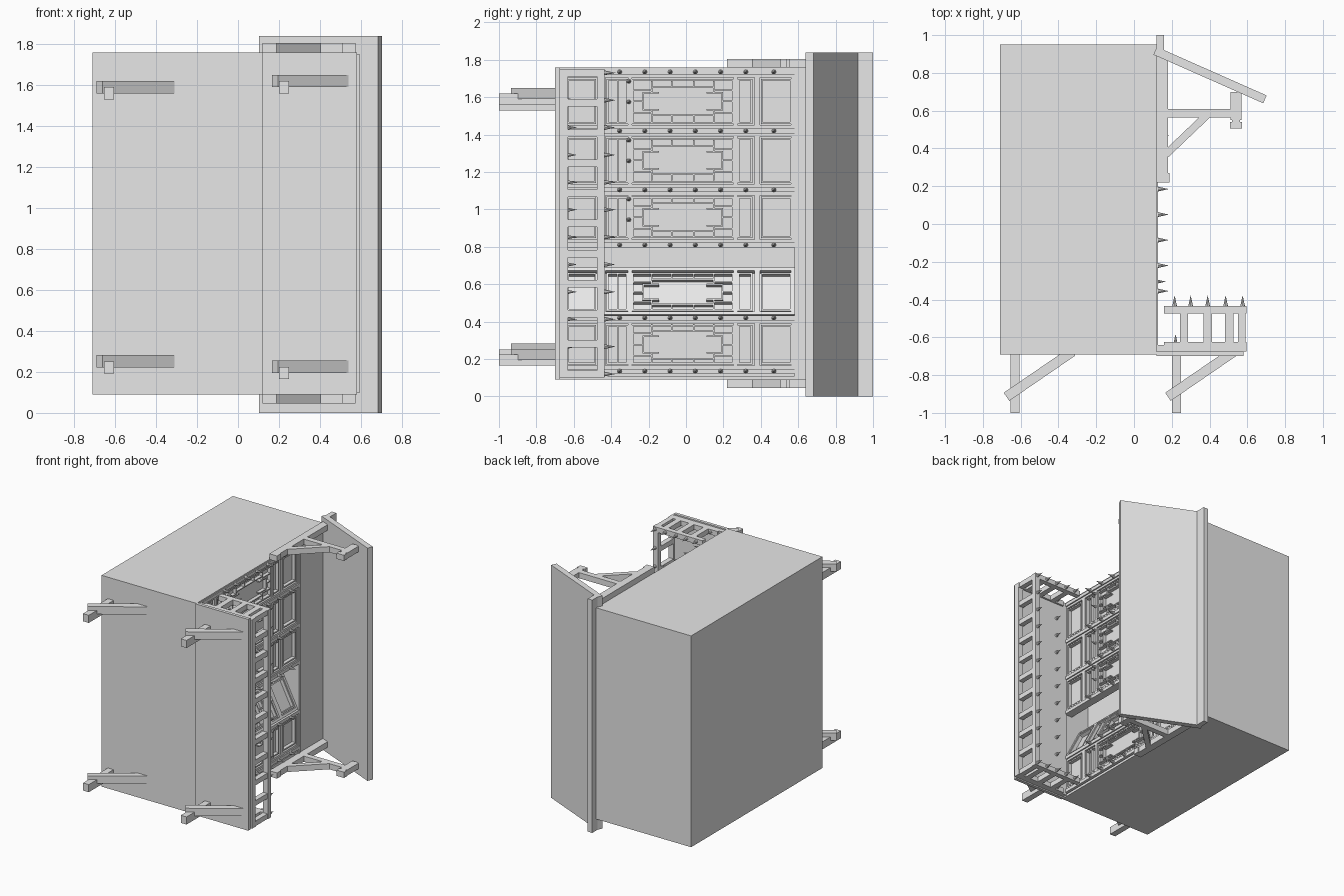
import bpy, bmesh, math
from mathutils import Matrix, Vector

cube = bpy.data.objects.get("Cube")
if cube:
    bpy.data.objects.remove(cube, do_unlink=True)

grey = bpy.data.materials.new("plain grey")
grey.use_nodes = True
grey.diffuse_color = (0.8, 0.8, 0.8, 1)
grey.node_tree.nodes["Principled BSDF"].inputs["Base Color"].default_value = (0.8, 0.8, 0.8, 1)


class Part:
    """Collects boxes, beams and spikes into one named object."""

    def __init__(self, name):
        self.name, self.bm = name, bmesh.new()

    def box(self, x, y, z):
        size = Matrix.Diagonal((x[1] - x[0], y[1] - y[0], z[1] - z[0], 1))
        mid = Matrix.Translation((sum(x) / 2, sum(y) / 2, sum(z) / 2))
        bmesh.ops.create_cube(self.bm, size=1, matrix=mid @ size)

    def beam(self, a, b, width, z):
        # Bar between two points of the xy plane, spanning z
        a, b = Vector(a), Vector(b)
        d = b - a
        m = Matrix.Translation(((a.x + b.x) / 2, (a.y + b.y) / 2, sum(z) / 2))
        m = m @ Matrix.Rotation(math.atan2(d.y, d.x), 4, 'Z')
        m = m @ Matrix.Diagonal((d.length, width, z[1] - z[0], 1))
        bmesh.ops.create_cube(self.bm, size=1, matrix=m)

    def frame(self, x, y, z, t):
        for edge in (y[0], y[1] - t):
            self.box(x, (edge, edge + t), z)
        for edge in (z[0], z[1] - t):
            self.box(x, (y[0] + t, y[1] - t), (edge, edge + t))

    def spike(self, base, axis, r=0.013, h=0.06):
        base, axis = Vector(base), Vector(axis)
        turn = axis.to_track_quat('Z', 'Y').to_matrix().to_4x4()
        m = Matrix.Translation(base + axis * h / 2) @ turn
        bmesh.ops.create_cone(self.bm, cap_ends=True, segments=8, radius1=r,
                              radius2=0, depth=h, matrix=m)

    def done(self):
        mesh = bpy.data.meshes.new(self.name)
        self.bm.to_mesh(mesh)
        self.bm.free()
        mesh.materials.append(grey)
        obj = bpy.data.objects.new(self.name, mesh)
        bpy.context.collection.objects.link(obj)
        return obj


LOW, HIGH, FACE = 0.09, 1.76, 0.12

# Hollow house body, open on the facade side
body = Part("house_body")
body.box((-0.71, -0.1), (-0.69, 0.95), (LOW, HIGH))
body.box((-0.1, FACE), (-0.69, -0.65), (LOW, HIGH))
body.box((-0.1, FACE), (0.58, 0.95), (LOW, HIGH))
for z in ((LOW, LOW + 0.02), (HIGH - 0.02, HIGH)):
    body.box((-0.1, FACE), (-0.65, 0.58), z)
body.done()

# Sloping roof and ridge
roof = Part("roof_slope")
roof.beam((0.112, 0.917), (0.693, 0.66), 0.045, (0, 1.84))
roof.done()
ridge = Part("roof_ridge")
ridge.box((0.12, 0.16), (0.9, 1.0), (0, 1.84))
ridge.done()

# Eave brackets at both gable ends
for side, z in (("left", (0.045, LOW)), ("right", (HIGH, 1.805))):
    br = Part("eave_bracket_" + side)
    br.box((0.12, 0.18), (0.27, 0.9), z)
    br.box((0.12, 0.187), (0.22, 0.27), z)
    br.box((0.18, 0.51), (0.565, 0.61), z)
    br.beam((0.17, 0.37), (0.39, 0.58), 0.04, z)
    br.box((0.51, 0.57), (0.55, 0.7), z)
    br.box((0.52, 0.56), (0.54, 0.55), z)
    br.box((0.507, 0.573), (0.505, 0.54), z)
    br.done()

# Braced stilts
for i, (x, z) in enumerate(((-0.63, 1.56), (-0.63, 0.222), (0.225, 1.59), (0.225, 0.195))):
    leg = Part("stilt_%d" % (i + 1))
    leg.box((x - 0.025, x + 0.025), (-1.0, -0.685), (z - 0.03, z + 0.03))
    leg.beam((x - 0.045, -0.915), (x + 0.305, -0.675), 0.052, (z, z + 0.06))
    leg.done()


# Folding door: wainscot, latticed sash and transom, then an optional fold about its low edge
def door(name, z0, width, fold=0.0):
    p = Part(name)
    c, z = z0 + width / 2, (z0, z0 + width)
    bars = (0.085, 0.112)
    p.box((0.07, 0.085), (-0.65, 0.58), z)
    p.frame((0.085, 0.118), (-0.65, 0.58), z, 0.018)
    for y in (-0.46, 0.365):
        p.box((0.085, 0.118), (y, y + 0.03), z)
    inner = (z0 + 0.025, z0 + width - 0.025)
    for y in ((-0.635, -0.48), (-0.425, -0.31), (-0.29, 0.255), (0.275, 0.355), (0.4, 0.565)):
        p.frame(bars, y, inner, 0.01)
    p.box((0.085, 0.118), (-0.31, -0.29), z)
    p.box((0.085, 0.118), (0.255, 0.275), z)
    p.box(bars, (-0.37, -0.36), inner)
    m, t = -0.0175, 0.008

    def lattice(y, h):
        p.box(bars, (m + min(y) - t / 2, m + max(y) + t / 2),
              (c + min(h) - t / 2, c + max(h) + t / 2))
    # Stepped medallion with spokes reaching the sash
    for s in (-1, 1):
        lattice((-0.165, 0.165), (s * 0.075, s * 0.075))
        lattice((s * 0.21, s * 0.21), (-0.045, 0.045))
        lattice((s * 0.27, s * 0.21), (0, 0))
        for q in (-1, 1):
            lattice((s * 0.165, s * 0.165), (q * 0.045, q * 0.075))
            lattice((s * 0.21, s * 0.13), (q * 0.045, q * 0.045))
            lattice((s * 0.06, s * 0.06), (q * 0.075, q * 0.105))
            lattice((s * 0.165, s * 0.165), (q * 0.075, q * 0.105))
            lattice((s * 0.27, s * 0.165), (q * 0.06, q * 0.06))
    if fold:
        hinge = Vector((0.11, 0, z0))
        bmesh.ops.rotate(p.bm, cent=hinge, verts=p.bm.verts[:],
                         matrix=Matrix.Rotation(-fold, 3, 'Y'))
    p.done()


posts = (0.135, 0.42, 0.81, 1.105, 1.42, 1.735)
for i in (0, 2, 3, 4):
    door("door_%d" % (i + 1), posts[i] + 0.012, posts[i + 1] - posts[i] - 0.024)
door("folded_door", posts[1] + 0.015, 0.28, math.radians(27))

# Facade posts and the spikes along them
frame = Part("facade_posts")
spikes = Part("facade_spikes")
for z in posts:
    frame.box((0.06, 0.128), (-0.65, 0.59), (z - 0.013, z + 0.013))
    for k in range(6):
        spikes.spike((0.125, -0.355 + k * 0.135, z), (1, 0, 0))
    spikes.spike((0.125, 0.47, z), (1, 0, 0))
for z in posts[2:]:
    for d in (-0.05, -0.16):
        if z + d > 0.85:
            spikes.spike((0.11, -0.305, z + d), (1, 0, 0))
frame.box((0.08, 0.126), (0.58, 0.6), (LOW, HIGH))
frame.done()
spikes.done()

# Balcony deck and railing on three sides
deck = Part("balcony_deck")
deck.box((0.12, 0.58), (-0.7, -0.675), (LOW, HIGH))
deck.box((0.12, 0.595), (-0.675, -0.64), (0.1, 1.75))
deck.done()
rail = Part("balcony_railing")
for z in ((0.1, 0.14), (1.71, 1.75)):
    rail.box((0.16, 0.595), (-0.475, -0.435), z)
    rail.box((0.16, 0.595), (-0.65, -0.625), z)
    for x in (0.265, 0.39, 0.505):
        rail.box((x - 0.022, x + 0.022), (-0.645, -0.47), z)
rail.box((0.55, 0.595), (-0.475, -0.435), (0.1, 1.75))
rail.box((0.55, 0.595), (-0.65, -0.63), (0.1, 1.75))
for k in range(11):
    z = 0.12 + k * 0.161
    rail.box((0.55, 0.59), (-0.645, -0.47), (z - 0.02, z + 0.02))
rail.done()

# Spikes on the rail and the deck
guard = Part("balcony_spikes")
for k in range(12):
    z = 0.12 + k * 0.1464
    guard.spike((0.575, -0.437, z), (0, 1, 0))
    guard.spike((0.22, -0.642, z), (0, 1, 0))
for z in (0.12, 1.73):
    for x in (0.215, 0.3, 0.39, 0.485):
        guard.spike((x, -0.437, z), (0, 1, 0))
guard.done()
